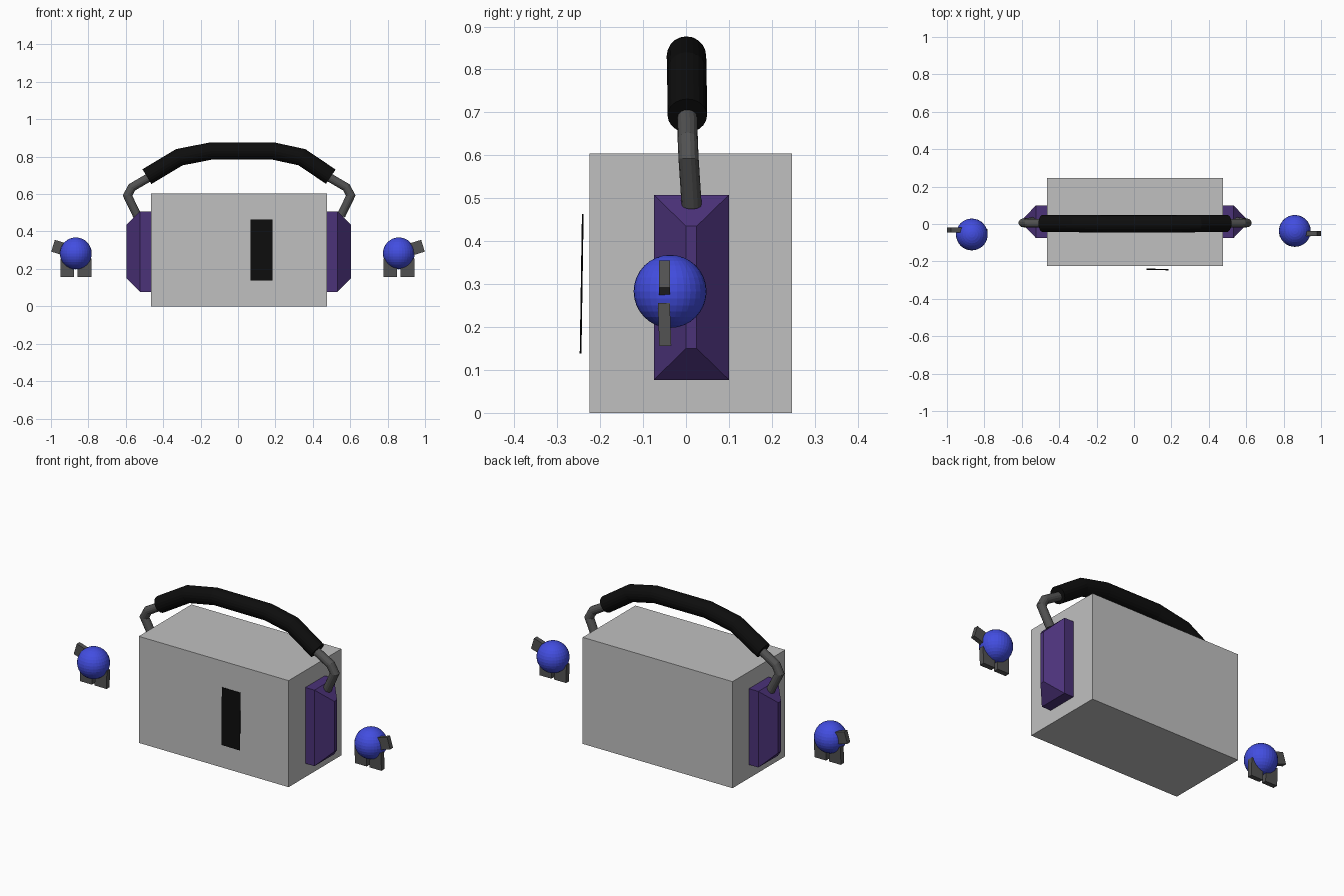
import bpy, bmesh, math
from mathutils import Vector, Matrix

if "Cube" in bpy.data.objects:
    bpy.data.objects.remove(bpy.data.objects["Cube"])


def material(name, rgb):
    m = bpy.data.materials.new(name)
    m.diffuse_color = (*rgb, 1)
    m.use_nodes = True
    m.node_tree.nodes["Principled BSDF"].inputs["Base Color"].default_value = m.diffuse_color
    return m


GREY = material("light grey", (0.53, 0.53, 0.53))
BLACK = material("black", (0.004, 0.004, 0.004))
PURPLE = material("purple", (0.07, 0.032, 0.19))
STEEL = material("dark grey", (0.085, 0.085, 0.085))
BLUE = material("blue", (0.055, 0.075, 0.75))


def finish(name, bm, mat):
    bmesh.ops.recalc_face_normals(bm, faces=bm.faces)
    me = bpy.data.meshes.new(name)
    bm.to_mesh(me)
    bm.free()
    me.materials.append(mat)
    ob = bpy.data.objects.new(name, me)
    bpy.context.collection.objects.link(ob)
    return ob


def box(name, center, size, mat, rot=None):
    bm = bmesh.new()
    m = Matrix.Translation(center) @ (rot or Matrix()) @ Matrix.Diagonal((*size, 1))
    bmesh.ops.create_cube(bm, size=1, matrix=m)
    return finish(name, bm, mat)


def tube(name, pts, radius, sides, mat):
    """Capped tube with mitred bends, for a path running in the xz plane."""
    pts = [Vector(p) for p in pts]
    bm = bmesh.new()
    rings = []
    for i, p in enumerate(pts):
        a = (p - pts[i - 1]).normalized() if i else (pts[1] - p).normalized()
        b = (pts[i + 1] - p).normalized() if i < len(pts) - 1 else a
        t = (a + b).normalized()
        side = Vector((0, 1, 0))
        up = t.cross(side).normalized() / max(t.dot(a), 0.5)
        rings.append([bm.verts.new(p + radius * (math.cos(w) * side + math.sin(w) * up))
                      for w in (2 * math.pi * k / sides for k in range(sides))])
    for r, q in zip(rings, rings[1:]):
        for k in range(sides):
            n = (k + 1) % sides
            bm.faces.new((r[k], r[n], q[n], q[k]))
    bm.faces.new(rings[0])
    bm.faces.new(rings[-1])
    return finish(name, bm, mat)


def side_pad(name, s):
    """Block with a tapered outer end; s is the side of the case."""
    bm = bmesh.new()
    rings = []
    for x, y0, y1, z0, z1 in ((0.46, -0.075, 0.1, 0.077, 0.508),
                              (0.528, -0.075, 0.1, 0.077, 0.508),
                              (0.6, 0.0, 0.025, 0.15, 0.435)):
        rings.append([bm.verts.new((s * x + 0.004, y, z))
                      for y, z in ((y0, z0), (y1, z0), (y1, z1), (y0, z1))])
    for r, q in zip(rings, rings[1:]):
        for k in range(4):
            n = (k + 1) % 4
            bm.faces.new((r[k], r[n], q[n], q[k]))
    bm.faces.new(rings[0])
    bm.faces.new(rings[-1])
    finish(name, bm, PURPLE)


# Main case and the thin plate just in front of it
box("case", (0.005, 0.011, 0.302), (0.94, 0.472, 0.604), GREY)
box("front_plate", (0.126, -0.243, 0.301), (0.118, 0.002, 0.325), BLACK,
    Matrix.Rotation(math.radians(-0.9), 4, 'X') @ Matrix.Rotation(math.radians(-1), 4, 'Z'))

# Handle grip
tube("handle_grip", [(-0.487, 0.003, 0.693), (-0.314, 0.002, 0.797), (-0.14, 0.001, 0.831),
                     (0.19, 0.001, 0.83), (0.342, 0.002, 0.797), (0.496, 0.003, 0.693)],
     0.05 * 0.92, 20, BLACK)

for s, label in ((-1, "left"), (1, "right")):
    side_pad(label + "_pad", s)

    # Bent handle arm from the pad up into the grip
    tube(label + "_handle_arm", [(s * x + 0.006, y, z) for x, y, z in (
        (0.545, 0.013, 0.485), (0.597, 0.006, 0.592), (0.573, 0.004, 0.636),
        (0.455, 0.003, 0.705))], 0.0235, 14, STEEL)

    # Ball with two feet and one raised arm
    cx, cy, cz = (0.86, -0.037, 0.283) if s > 0 else (-0.867, -0.056, 0.283)
    bm = bmesh.new()
    bmesh.ops.create_uvsphere(bm, u_segments=32, v_segments=16, radius=0.085,
                              matrix=Matrix.Translation((cx, cy, cz)))
    finish(label + "_ball", bm, BLUE)
    lean = Matrix.Rotation(math.radians(s * 2), 4, 'X')
    for k, foot in ((-1, "inner"), (1, "outer")):
        box(f"{label}_{foot}_foot", (cx + s * k * 0.046, cy - s * 0.013, 0.206),
            (0.074, 0.028, 0.1), STEEL, lean)
    tilt = Matrix.Rotation(math.radians(-s * 17), 4, 'Y')
    box(label + "_raised_arm", (s * 0.944, cy - s * 0.013 + (0.01 if s < 0 else 0), 0.31),
        (0.094, 0.026, 0.066), STEEL, tilt)
